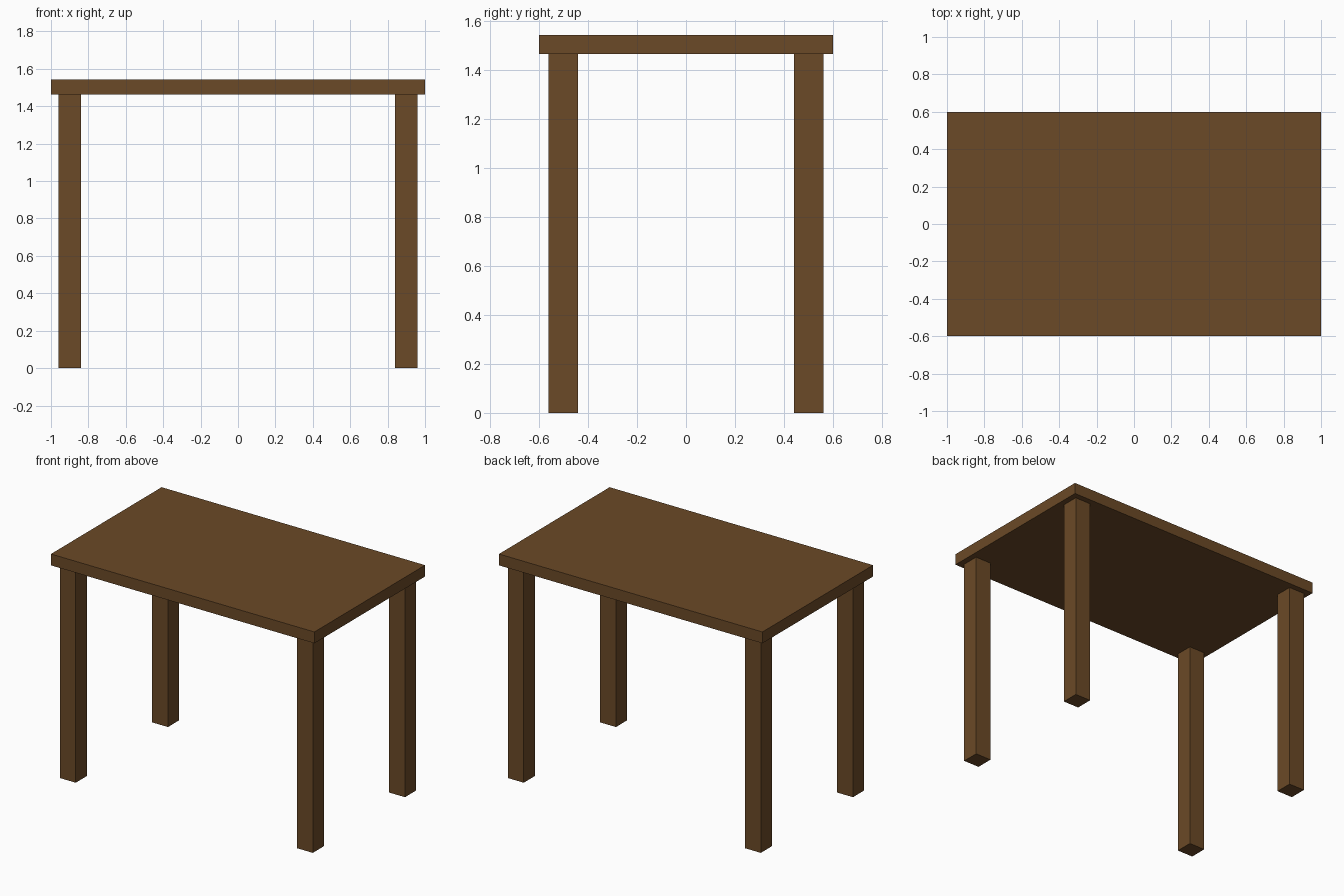
import bpy

if "Cube" in bpy.data.objects:
    bpy.data.objects.remove(bpy.data.objects["Cube"])

wood = bpy.data.materials.new("brown_wood")
wood.diffuse_color = (0.147, 0.067, 0.02, 1.0)
wood.use_nodes = True
wood.node_tree.nodes["Principled BSDF"].inputs["Base Color"].default_value = wood.diffuse_color


def box(name, size, center):
    bpy.ops.mesh.primitive_cube_add(size=1, location=center)
    obj = bpy.context.object
    obj.name = name
    obj.scale = size
    bpy.ops.object.transform_apply(location=False, rotation=False, scale=True)
    obj.data.materials.append(wood)
    return obj


TOP_Z = 1.542
THICKNESS = 0.078
LEG_HEIGHT = TOP_Z - THICKNESS

# Tabletop slab
box("tabletop", (2.0, 1.2, THICKNESS), (0, 0, TOP_Z - THICKNESS / 2))

# Four square legs, inset from the edges
for y_name, sy in (("front", -1), ("back", 1)):
    for x_name, sx in (("left", -1), ("right", 1)):
        box(f"{y_name}_{x_name}_leg", (0.12, 0.12, LEG_HEIGHT),
            (sx * 0.9, sy * 0.5, LEG_HEIGHT / 2))
